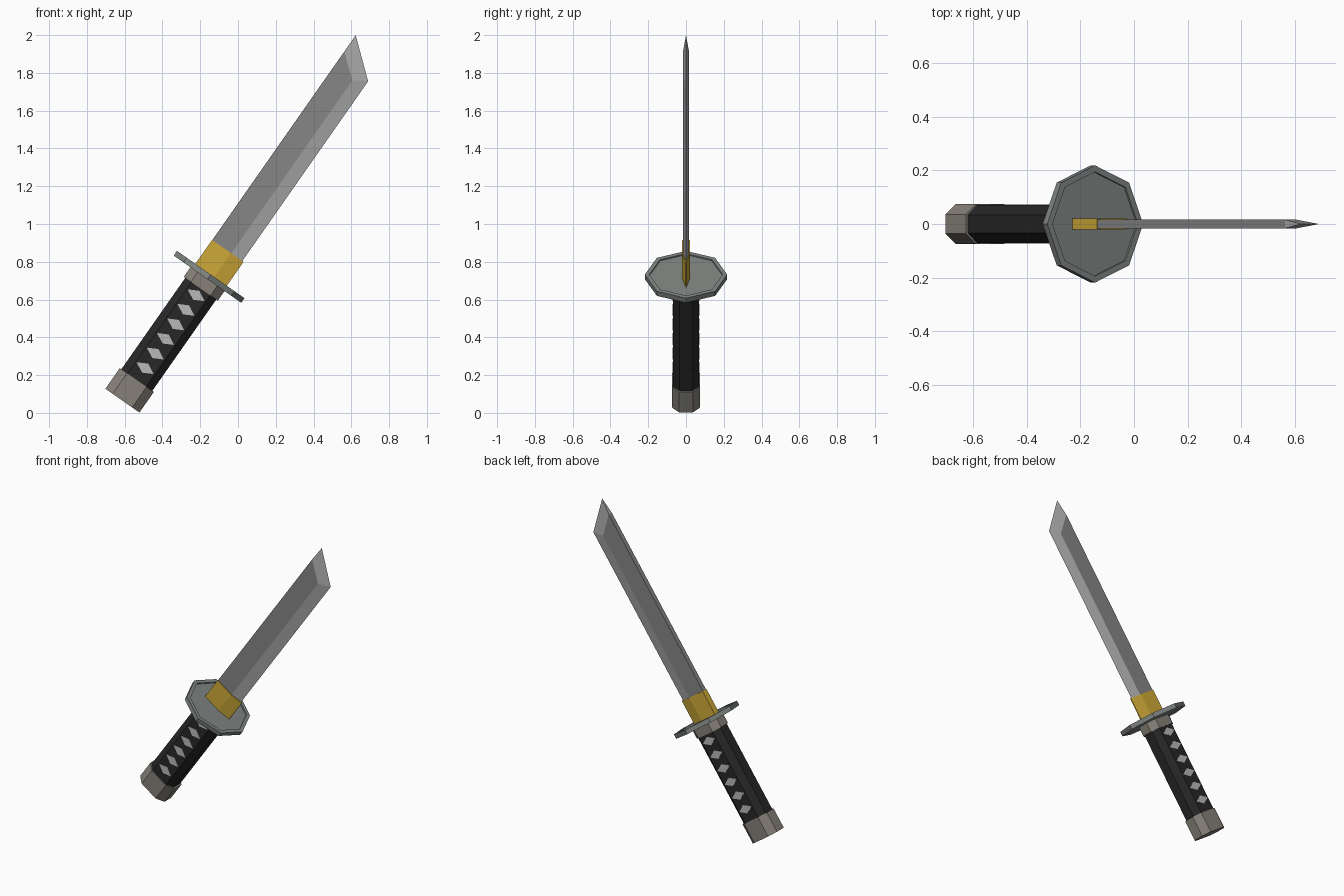
import bpy, bmesh, math
from mathutils import Matrix

if "Cube" in bpy.data.objects:
    bpy.data.objects.remove(bpy.data.objects["Cube"])

# Sword is built along local z (blade up, edge towards +x), then leaned over
LEAN = Matrix.Translation((-0.441, 0, 0.309)) @ Matrix.Rotation(math.radians(35), 4, 'Y')


def mat(name, r, g, b):
    m = bpy.data.materials.new(name)
    m.diffuse_color = (r, g, b, 1)
    m.use_nodes = True
    m.node_tree.nodes["Principled BSDF"].inputs["Base Color"].default_value = m.diffuse_color
    return m


STEEL = mat("dark_steel", 0.24, 0.24, 0.24)
EDGE = mat("polished_steel", 0.42, 0.42, 0.42)
GOLD = mat("gold", 0.62, 0.40, 0.04)
WRAP = mat("black_wrap", 0.02, 0.02, 0.02)
CAP = mat("warm_grey", 0.24, 0.22, 0.19)
GUARD = mat("guard_grey", 0.21, 0.23, 0.22)
PALE = mat("pale_grey", 0.48, 0.48, 0.48)


def finish(name, bm, *mats):
    bmesh.ops.recalc_face_normals(bm, faces=bm.faces)
    me = bpy.data.meshes.new(name)
    bm.to_mesh(me)
    bm.free()
    for m in mats:
        me.materials.append(m)
    ob = bpy.data.objects.new(name, me)
    ob.matrix_world = LEAN
    bpy.context.collection.objects.link(ob)
    return ob


def prism(bm, section, z0, z1):
    """Extrude an x/y section from z0 to z1; returns the end faces."""
    lo = [bm.verts.new((x, y, z0)) for x, y in section]
    hi = [bm.verts.new((x, y, z1)) for x, y in section]
    n = len(section)
    for i in range(n):
        j = (i + 1) % n
        bm.faces.new((lo[i], lo[j], hi[j], hi[i]))
    return [bm.faces.new(lo[::-1]), bm.faces.new(hi)]


def octagon(a, b, ca, cb):
    """Chamfered rectangle: half sizes a, b and half flats cb on x ends, ca on y sides."""
    return [(a, -cb), (a, cb), (ca, b), (-ca, b), (-a, cb), (-a, -cb), (-ca, -b), (ca, -b)]


# Pommel, wrapped grip and collar
for name, sec, z0, z1, m in (
    ("pommel", octagon(0.11, 0.075, 0.063, 0.036), -0.298, -0.165, CAP),
    ("grip", octagon(0.10, 0.07, 0.06, 0.034), -0.165, 0.425, WRAP),
    ("collar", octagon(0.11, 0.075, 0.063, 0.036), 0.425, 0.488, CAP),
):
    bm = bmesh.new()
    prism(bm, sec, z0, z1)
    finish(name, bm, m)

# Diamond inlays on both sides of the grip
bm = bmesh.new()
for side in (-1, 1):
    for i in range(6):
        z = -0.088 + i * 0.0942
        pts = ((-0.055, z), (0, z - 0.029), (0.055, z), (0, z + 0.029))
        inner = [bm.verts.new((x, side * 0.068, w)) for x, w in pts]
        outer = [bm.verts.new((x, side * 0.072, w)) for x, w in pts]
        bm.faces.new(outer)
        bm.faces.new(inner[::-1])
        for k in range(4):
            j = (k + 1) % 4
            bm.faces.new((inner[k], inner[j], outer[j], outer[k]))
finish("grip_diamonds", bm, PALE)

# Octagonal guard with a shallow recess on each face
bm = bmesh.new()
ring = [(0.218 * math.cos(k * math.pi / 4), 0.218 * math.sin(k * math.pi / 4)) for k in range(8)]
for f, dz in zip(prism(bm, ring, 0.487, 0.517), (0.007, -0.007)):
    bmesh.ops.inset_individual(bm, faces=[f], thickness=0.024)
    inner = bmesh.ops.inset_individual(bm, faces=[f], thickness=0.001)
    bmesh.ops.translate(bm, verts=f.verts[:], vec=(0, 0, dz))
finish("guard", bm, GUARD)

# Gold blade collar
bm = bmesh.new()
prism(bm, [(-0.099, -0.021), (0.023, -0.021), (0.104, -0.003),
           (0.104, 0.003), (0.023, 0.021), (-0.099, 0.021)], 0.505, 0.671)
finish("blade_collar", bm, GOLD)

# Blade: flat sides, ground edge and slanted point
bm = bmesh.new()
T, BASE = 0.016, 0.6
edge0 = bm.verts.new((0.096, 0, BASE))
edge1 = bm.verts.new((0.096, 0, 1.833))
tip = bm.verts.new((-0.098, 0, 1.995))
sides = []
for y in (-T, T):
    s0, s1, r0, r1 = [bm.verts.new((x, y, z)) for x, z in
                      ((-0.098, BASE), (-0.098, 1.89), (0.025, BASE), (0.025, 1.789))]
    sides.append((s0, s1, r0))
    bm.faces.new((s0, r0, r1, s1))
    for vs in ((r0, edge0, edge1, r1), (r1, edge1, tip, s1)):
        bm.faces.new(vs).material_index = 1
(a0, a1, ar), (b0, b1, br) = sides
bm.faces.new((a0, a1, b1, b0))
bm.faces.new((a1, tip, b1)).material_index = 1
bm.faces.new((a0, b0, br, edge0, ar))
finish("blade", bm, STEEL, EDGE)
